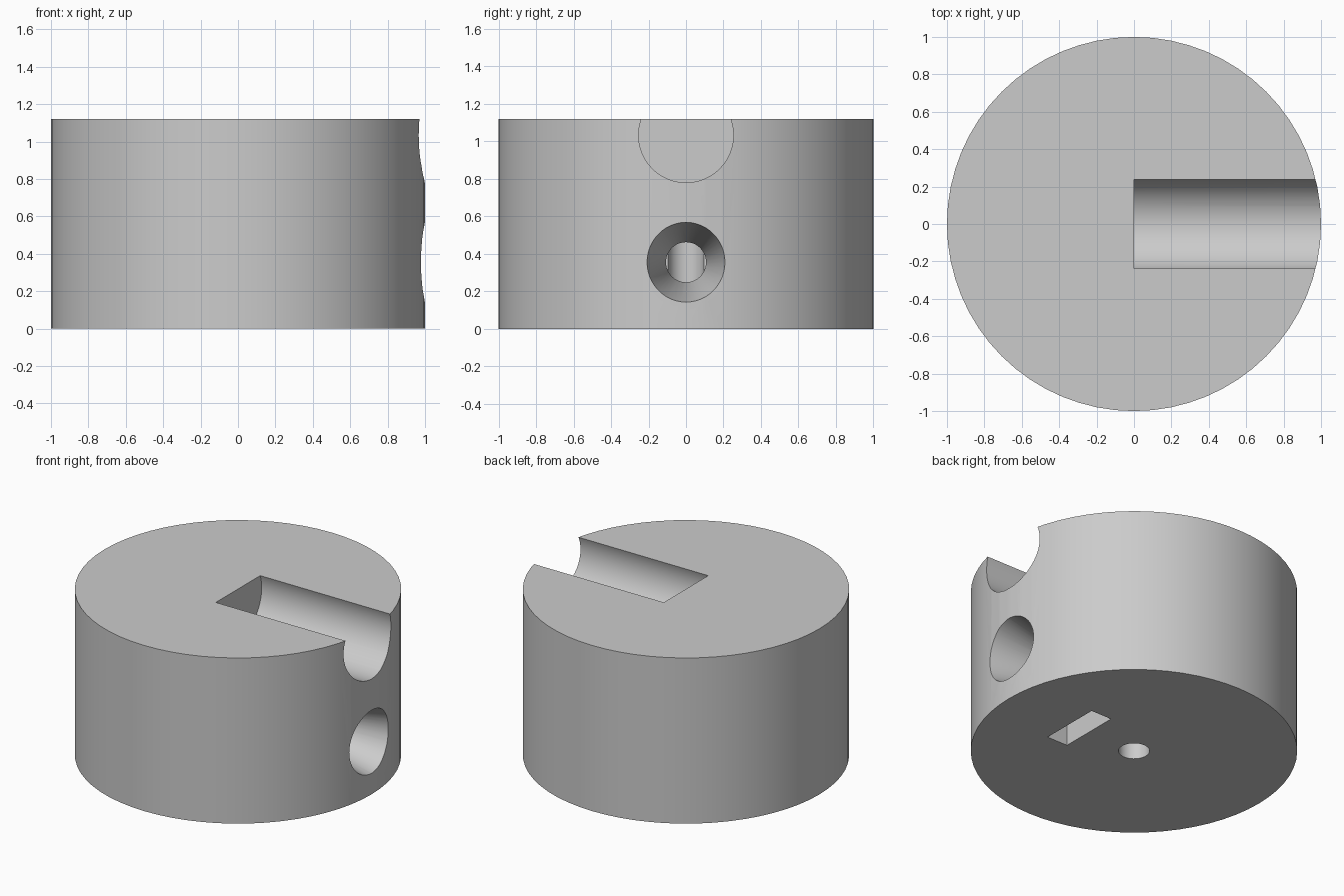
import bpy
import math
from mathutils import Vector

if "Cube" in bpy.data.objects:
    bpy.data.objects.remove(bpy.data.objects["Cube"], do_unlink=True)

HEIGHT = 1.12
SCREW_Z = 0.355

grey = bpy.data.materials.new("plain grey")
grey.use_nodes = True
colour = (0.6, 0.6, 0.6, 1)
grey.diffuse_color = colour
grey.node_tree.nodes["Principled BSDF"].inputs["Base Color"].default_value = colour


def tapered(name, start, end, r_start, r_end, sides=48):
    """Round solid from start to end with a radius at each end."""
    start, end = Vector(start), Vector(end)
    axis = end - start
    bpy.ops.mesh.primitive_cone_add(vertices=sides, radius1=r_start, radius2=r_end,
                                    depth=axis.length, location=(start + end) / 2,
                                    rotation=axis.to_track_quat('Z', 'Y').to_euler())
    obj = bpy.context.object
    obj.name = name
    obj.data.materials.append(grey)
    return obj


def box(name, low, high):
    """Box between two opposite corners."""
    low, high = Vector(low), Vector(high)
    bpy.ops.mesh.primitive_cube_add(size=1, location=(low + high) / 2)
    obj = bpy.context.object
    obj.name = name
    obj.scale = high - low
    obj.data.materials.append(grey)
    return obj


# Solid round body
body = tapered("round_body", (0, 0, 0), (0, 0, HEIGHT), 1, 1, 64)

# Taper of the screw entry, carried on past the outer wall
taper_end, r_mouth, r_screw = 0.54, 0.213, 0.107
slope = (r_mouth - r_screw) / (1 - taper_end)
outside = 1.1

cutters = [
    # Round-bottomed channel in the top
    tapered("channel_cutter", (0, 0, 1.033), (1.2, 0, 1.033), 0.253, 0.253, 64),
    # Tapered entry and narrow screw hole in the side
    tapered("screw_entry_cutter", (taper_end, 0, SCREW_Z), (outside, 0, SCREW_Z),
            r_screw, r_mouth + slope * (outside - 1)),
    tapered("screw_hole_cutter", (0, 0, SCREW_Z), (taper_end + 0.01, 0, SCREW_Z),
            r_screw, r_screw),
    # Shaft bore and nut pocket in the underside
    tapered("shaft_bore_cutter", (0, 0, -0.1), (0, 0, 0.68), 0.095, 0.095),
    box("nut_pocket_cutter", (0.36, -0.21, -0.1), (0.515, 0.21, 0.57)),
]

for cutter in cutters:
    cut = body.modifiers.new(cutter.name, 'BOOLEAN')
    cut.operation = 'DIFFERENCE'
    cut.solver = 'EXACT'
    cut.object = cutter
    bpy.ops.object.select_all(action='DESELECT')
    body.select_set(True)
    bpy.context.view_layer.objects.active = body
    bpy.ops.object.modifier_apply(modifier=cut.name)
    bpy.data.objects.remove(cutter, do_unlink=True)

# Smooth round walls, crisp rims
bpy.ops.object.shade_smooth_by_angle(angle=math.radians(30))
